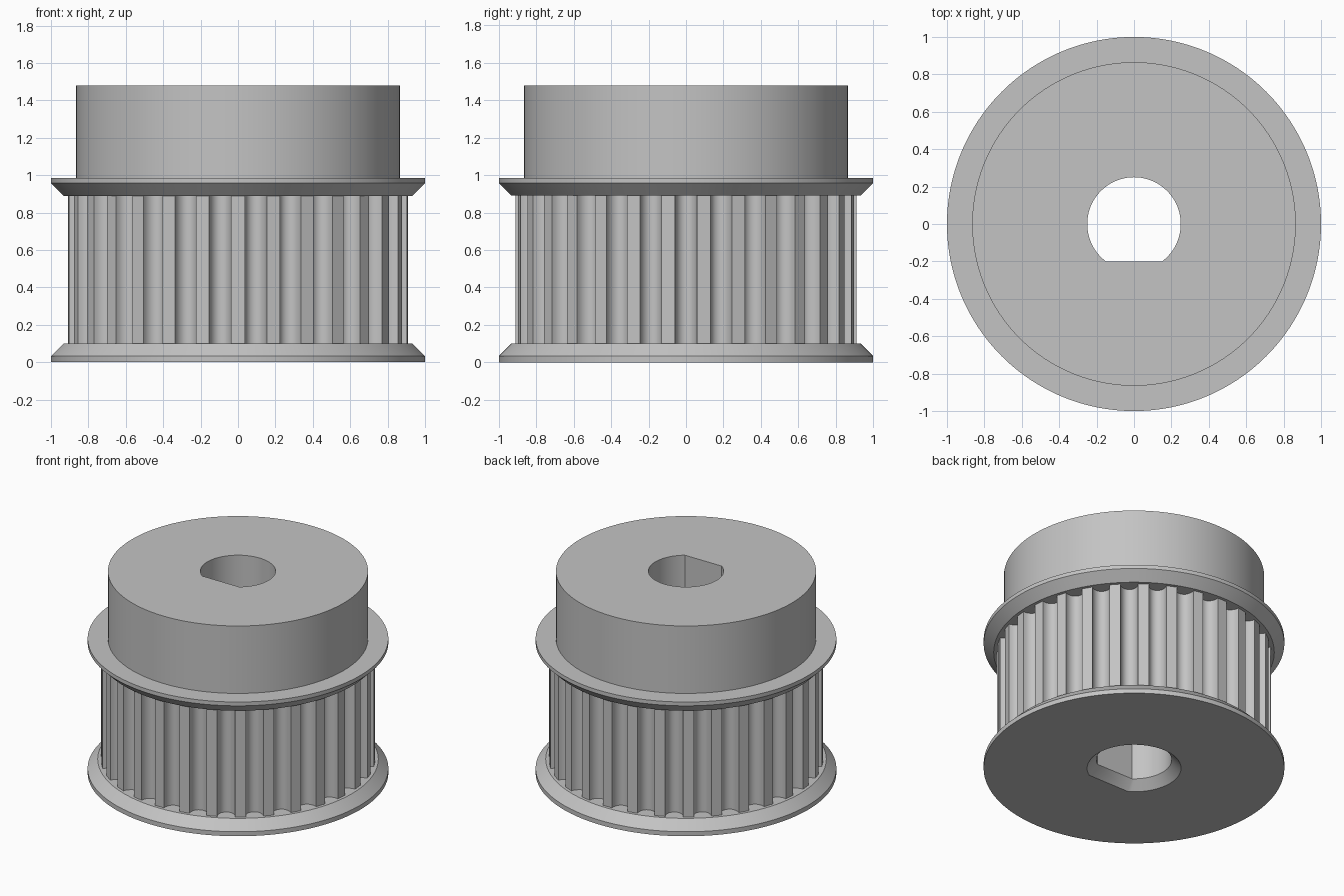
import bpy
import bmesh
from math import sin, cos, asin, pi, radians

if "Cube" in bpy.data.objects:
    bpy.data.objects.remove(bpy.data.objects["Cube"])

TEETH = 30
PITCH = 2 * pi / TEETH
DRUM_R = 0.91

metal = bpy.data.materials.new("grey_metal")
metal.use_nodes = True
grey = (0.55, 0.55, 0.55, 1)
metal.diffuse_color = grey
metal.node_tree.nodes["Principled BSDF"].inputs["Base Color"].default_value = grey


def circle(radius, count=192):
    return [(radius * cos(2 * pi * i / count), radius * sin(2 * pi * i / count))
            for i in range(count)]


def toothed_ring():
    """Round-bottomed grooves, with a land centred on the front."""
    half = [(0.059, 0), (0.057, 0.024), (0.049, 0.043), (0.035, 0.062), (0.018, 0.071)]
    groove = [(-x, d) for x, d in half] + [(0, 0.074)] + [(x, d) for x, d in reversed(half)]
    points = []
    for t in range(TEETH):
        a = -pi / 2 + (t + 0.5) * PITCH
        for x, depth in groove:
            r = DRUM_R - depth
            points.append((r * cos(a) - x * sin(a), r * sin(a) + x * cos(a)))
    return points


def bore_ring(grow):
    """Circle with one flat side, offset outwards by grow."""
    r, flat, count = 0.25 + grow, 0.2 + grow, 72
    start = -asin(flat / r)
    sweep = pi - 2 * start
    return [(r * cos(start + sweep * i / count), r * sin(start + sweep * i / count))
            for i in range(count + 1)]


def stack(name, rings):
    """Closed solid from (outline, height) rings of equal point count."""
    bm = bmesh.new()
    loops = [[bm.verts.new((x, y, z)) for x, y in outline] for outline, z in rings]
    n = len(loops[0])
    for low, high in zip(loops, loops[1:]):
        for i in range(n):
            j = (i + 1) % n
            bm.faces.new((low[i], low[j], high[j], high[i]))
    bm.faces.new(loops[0][::-1])
    bm.faces.new(loops[-1])
    mesh = bpy.data.meshes.new(name)
    bm.to_mesh(mesh)
    bm.free()
    obj = bpy.data.objects.new(name, mesh)
    bpy.context.collection.objects.link(obj)
    mesh.materials.append(metal)
    return obj


# Main parts, from bottom to top
parts = [
    stack("lower_flange", [(circle(1), 0), (circle(1), 0.033), (circle(0.933), 0.1)]),
    stack("toothed_drum", [(toothed_ring(), 0.1), (toothed_ring(), 0.89)]),
    stack("upper_flange", [(circle(0.933), 0.89), (circle(1), 0.957), (circle(1), 0.985)]),
    stack("hub", [(circle(0.865), 0.985), (circle(0.865), 1.48)]),
]

# Flat-sided shaft bore, chamfered at the bottom
cutter = stack("bore_cutter", [(bore_ring(0.163), -0.1), (bore_ring(0), 0.063),
                               (bore_ring(0), 1.7)])
cutter.hide_render = True
for part in parts:
    cut = part.modifiers.new("bore", "BOOLEAN")
    cut.operation = "DIFFERENCE"
    cut.solver = "EXACT"
    cut.object = cutter
    bpy.ops.object.select_all(action="DESELECT")
    part.select_set(True)
    bpy.context.view_layer.objects.active = part
    bpy.ops.object.modifier_apply(modifier=cut.name)
    bpy.ops.object.shade_smooth_by_angle(angle=radians(35))
bpy.data.objects.remove(cutter)
